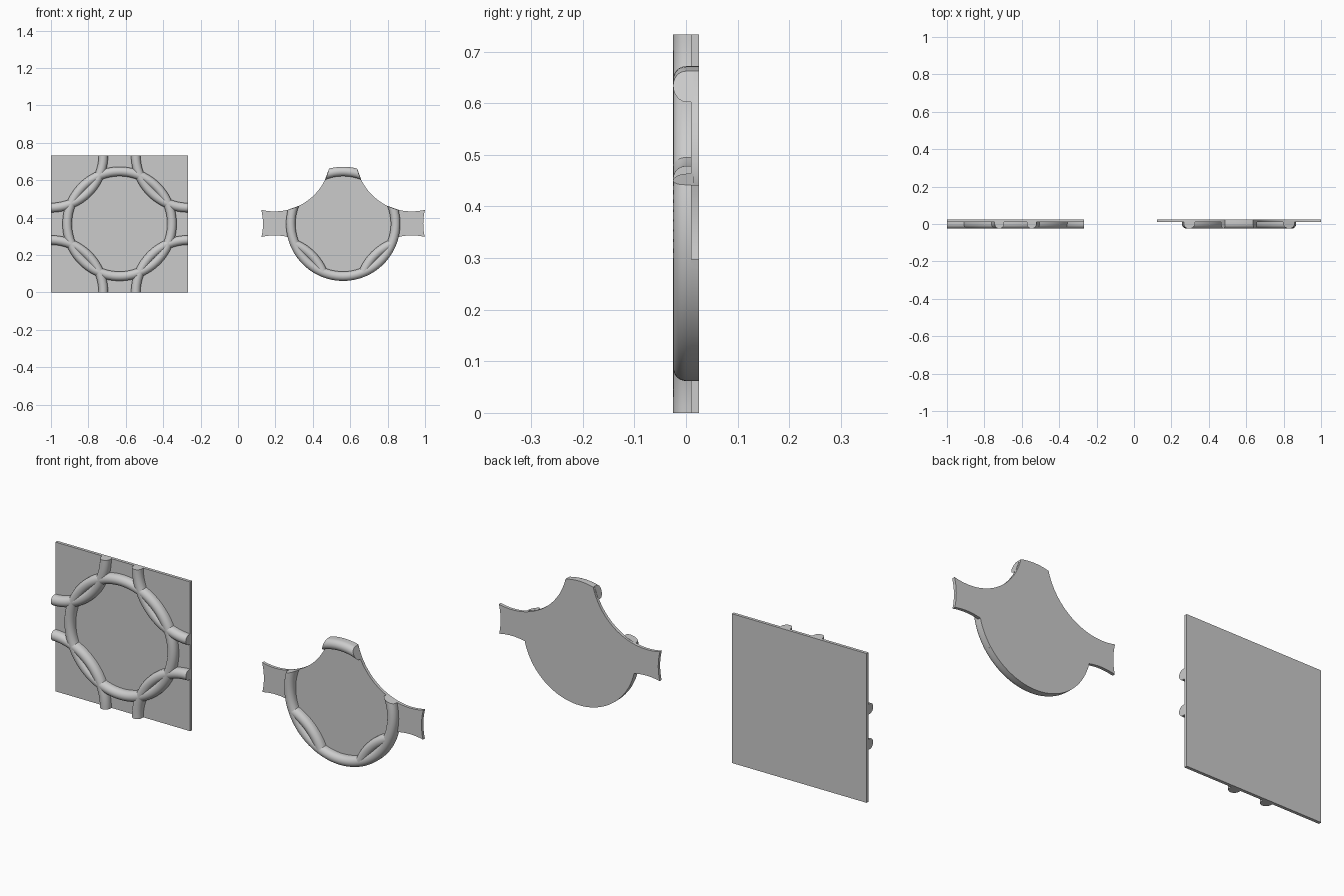
import bpy, bmesh
from math import sin, cos, acos, radians, pi, sqrt

if "Cube" in bpy.data.objects:
    bpy.data.objects.remove(bpy.data.objects["Cube"])

H = 0.3667                # half the tile size
D = H * sqrt(2)           # tile centre to tile corner
R, T = 0.28, 0.025        # rib centreline radius, rib half width
FRONT, BACK = 0.01, 0.025 # plate faces in y
RO = R + T                # outer edge of the ring
CUT = 0.30                # radius of the upper corner cut-outs
XA, XB, ZC = -1 + H, 0.562, H


def finish(name, bm):
    bmesh.ops.recalc_face_normals(bm, faces=bm.faces)
    me = bpy.data.meshes.new(name)
    bm.to_mesh(me)
    bm.free()
    ob = bpy.data.objects.new(name, me)
    bpy.context.collection.objects.link(ob)
    return ob


def plate(name, outline):
    """Extrude an x/z outline between the plate faces."""
    bm = bmesh.new()
    f = bm.faces.new([bm.verts.new((x, FRONT, z)) for x, z in outline])
    ext = bmesh.ops.extrude_face_region(bm, geom=[f], use_keep_orig=True)
    vs = [g for g in ext["geom"] if isinstance(g, bmesh.types.BMVert)]
    bmesh.ops.translate(bm, verts=vs, vec=(0, BACK - FRONT, 0))
    return finish(name, bm)


# Rib cross-section: round front with straight sides sunk into the plate
SECTION = [(-T, 0.015)] + [(-T * cos(pi * i / 12), -T * sin(pi * i / 12)) for i in range(13)] + [(T, 0.015)]


def rib(name, cx, cz, span, n, closed=False):
    """Sweep the section round a centre; span(r) gives the angle limits in radians."""
    bm = bmesh.new()
    rows = []
    for i in range(n if closed else n + 1):
        row = []
        for off, y in SECTION:
            r = R + off
            a0, a1 = span(r)
            a = a0 + (a1 - a0) * i / n
            row.append(bm.verts.new((cx + r * cos(a), y, cz + r * sin(a))))
        rows.append(row)
    m = len(SECTION)
    for i in range(n):
        p, q = rows[i], rows[(i + 1) % len(rows)]
        for j in range(m):
            k = (j + 1) % m
            bm.faces.new((p[j], p[k], q[k], q[j]))
    if not closed:
        bm.faces.new(rows[0])
        bm.faces.new(rows[-1])
    return finish(name, bm)


def meet(r, other):
    """Half angle at which a circle of radius r meets a circle one D away."""
    return acos((D * D + r * r - other * other) / (2 * D * r))


def arc(cx, cz, r, a0, a1, n):
    return [(cx + r * cos(a0 + (a1 - a0) * i / n), cz + r * sin(a0 + (a1 - a0) * i / n))
            for i in range(n + 1)]


Q = pi / 4

# Square tile: plate, full ring and four corner arcs
plate("square_plate", [(XA - H, 0), (XA + H, 0), (XA + H, 2 * H), (XA - H, 2 * H)])
rib("square_ring", XA, ZC, lambda r: (0, 2 * pi), 96, True)
for i, (sx, sz) in enumerate([(-1, -1), (1, -1), (1, 1), (-1, 1)]):
    rib("square_corner_arc", XA + sx * H, ZC + sz * H,
        lambda r, i=i: (i * pi / 2, (i + 1) * pi / 2), 28)

# Cut-out tile plate: right half outline, then mirrored
fl, pl = meet(RO, RO), meet(RO, RO)
fu, pu = meet(RO, CUT), meet(CUT, RO)
half = (arc(0, 0, RO, -pi / 2, -Q + fl, 24)
        + arc(H, -H, RO, 3 * Q - pl, Q + pl, 8)[1:]
        + arc(2 * H, 0, RO, 5 * Q - fl, 3 * Q + fu, 8)[1:]
        + arc(H, H, CUT, -Q - pu, -3 * Q - pu, 28)[1:]
        + arc(0, 0, RO, Q + fu, pi / 2, 5)[1:])
outline = half + [(-x, z) for x, z in reversed(half[1:-1])]
plate("cutout_plate", [(XB + x, ZC + z) for x, z in outline])

# Cut-out tile ribs: ring pieces trimmed by the upper cut-outs, lower lens arcs
rib("cutout_lower_ring", XB, ZC, lambda r: (3 * Q + meet(r, CUT), 9 * Q - meet(r, CUT)), 56)
rib("cutout_top_ring", XB, ZC, lambda r: (Q + meet(r, CUT), 3 * Q - meet(r, CUT)), 10)
for s in (-1, 1):
    mid = Q if s < 0 else 3 * Q
    w = meet(R, R)
    rib("cutout_lens_arc", XB + s * H, ZC - H, lambda r: (mid - w, mid + w), 16)

bpy.ops.object.select_all(action='SELECT')
bpy.context.view_layer.objects.active = bpy.context.collection.objects[0]
bpy.ops.object.shade_smooth_by_angle(angle=radians(30))
